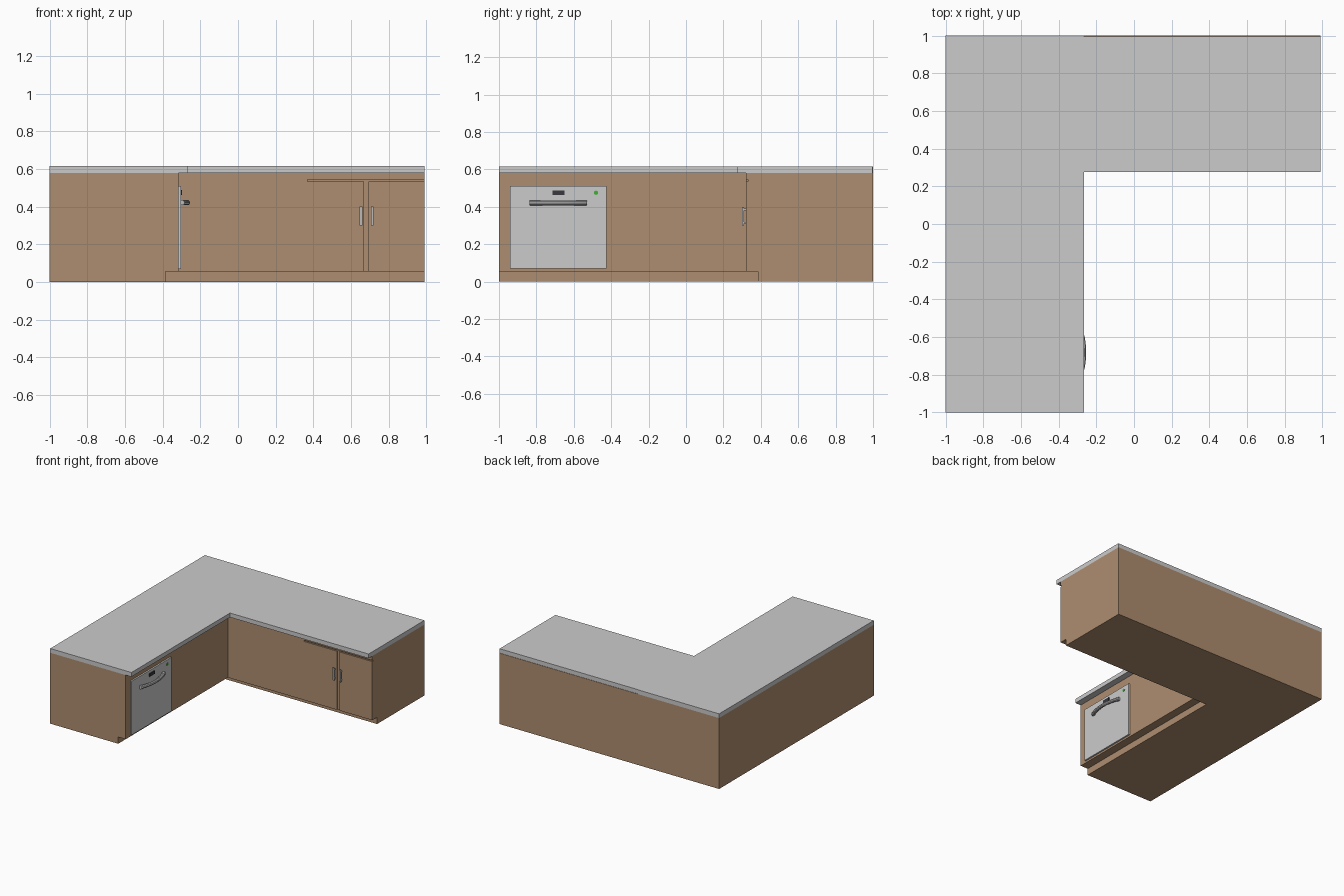
import bpy, bmesh, math

if "Cube" in bpy.data.objects:
    bpy.data.objects.remove(bpy.data.objects["Cube"])


def material(name, rgb):
    m = bpy.data.materials.new(name)
    m.diffuse_color = (*rgb, 1)
    m.use_nodes = True
    m.node_tree.nodes["Principled BSDF"].inputs["Base Color"].default_value = m.diffuse_color
    return m


wood = material("brown_wood", (0.42, 0.27, 0.16))
dark = material("dark_plastic", (0.04, 0.04, 0.05))
green = material("green_light", (0.05, 0.45, 0.03))
steel = material("steel", (0.5, 0.5, 0.5))


def prism(name, outline, z0, z1, mat=None):
    bm = bmesh.new()
    face = bm.faces.new([bm.verts.new((x, y, z0)) for x, y in outline])
    ext = bmesh.ops.extrude_face_region(bm, geom=[face])
    verts = [g for g in ext["geom"] if isinstance(g, bmesh.types.BMVert)]
    bmesh.ops.translate(bm, verts=verts, vec=(0, 0, z1 - z0))
    bmesh.ops.recalc_face_normals(bm, faces=bm.faces)
    me = bpy.data.meshes.new(name)
    bm.to_mesh(me)
    bm.free()
    ob = bpy.data.objects.new(name, me)
    bpy.context.collection.objects.link(ob)
    if mat:
        me.materials.append(mat)
    return ob


def box(name, x0, x1, y0, y1, z0, z1, mat=None):
    return prism(name, [(x0, y0), (x1, y0), (x1, y1), (x0, y1)], z0, z1, mat)


def l_shape(x, y):
    # inner corner of the L at (x, y)
    return [(-1, -1), (x, -1), (x, y), (0.99, y), (0.99, 1), (-1, 1)]


def rod(name, points, radius, mat):
    cu = bpy.data.curves.new(name, "CURVE")
    cu.dimensions = "3D"
    cu.bevel_depth = radius
    cu.bevel_resolution = 3
    cu.use_fill_caps = True
    sp = cu.splines.new("POLY")
    sp.points.add(len(points) - 1)
    for p, co in zip(sp.points, points):
        p.co = (*co, 1)
    ob = bpy.data.objects.new(name, cu)
    bpy.context.collection.objects.link(ob)
    cu.materials.append(mat)
    bpy.ops.object.select_all(action="DESELECT")
    ob.select_set(True)
    bpy.context.view_layer.objects.active = ob
    bpy.ops.object.convert(target="MESH")
    bpy.ops.object.shade_smooth_by_angle()


# Cabinet carcass and recessed plinth
prism("plinth", l_shape(-0.385, 0.385), 0, 0.055, wood)
cabinet = prism("cabinet", l_shape(-0.317, 0.322), 0.055, 0.58, wood)

# Gaps around the cupboard doors
gaps = [box("top_gap_cutter", 0.37, 1.1, 0.2, 0.332, 0.535, 0.545),
        box("door_gap_cutter", 0.67, 0.692, 0.2, 0.332, 0.05, 0.54)]
for cutter in gaps:
    mod = cabinet.modifiers.new(cutter.name, "BOOLEAN")
    mod.object = cutter
    mod.operation = "DIFFERENCE"
    mod.solver = "EXACT"
    bpy.context.view_layer.objects.active = cabinet
    bpy.ops.object.modifier_apply(modifier=mod.name)
    bpy.data.objects.remove(cutter)

# Worktop in two slabs
box("worktop_left", -1, -0.265, -1, 1, 0.58, 0.615)
box("worktop_back", -0.265, 0.99, 0.275, 0.997, 0.58, 0.615)

# Cupboard door handles
for side, x in (("left", 0.653), ("right", 0.713)):
    box(f"{side}_door_handle", x - 0.007, x + 0.007, 0.300, 0.309, 0.30, 0.40, steel)
    for part, z in (("lower", 0.315), ("upper", 0.385)):
        box(f"{side}_handle_{part}_post", x - 0.005, x + 0.005,
            0.308, 0.324, z - 0.005, z + 0.005, steel)

# Dishwasher front, display and lamp
box("dishwasher_door", -0.32, -0.304, -0.94, -0.425, 0.07, 0.51)
box("dishwasher_display", -0.306, -0.298, -0.715, -0.65, 0.462, 0.488, dark)
bpy.ops.mesh.primitive_cylinder_add(vertices=24, radius=0.011, depth=0.006,
                                    location=(-0.303, -0.481, 0.475),
                                    rotation=(0, math.pi / 2, 0))
lamp = bpy.context.object
lamp.name = "dishwasher_lamp"
lamp.data.materials.append(green)

# Bowed dishwasher handle with end mounts
r, half, cy = 0.4, 0.15, -0.683
sweep = math.asin(half / r)
arc = []
for i in range(17):
    a = sweep * (i / 8 - 1)
    arc.append((-0.268 - r * (1 - math.cos(a)), cy + r * math.sin(a), 0.421))
rod("dishwasher_handle", arc, 0.014, steel)
for part, s in (("near", -1), ("far", 1)):
    y = cy + s * 0.143
    box(f"handle_{part}_mount", -0.306, -0.292, y - 0.012, y + 0.012, 0.408, 0.434, steel)
